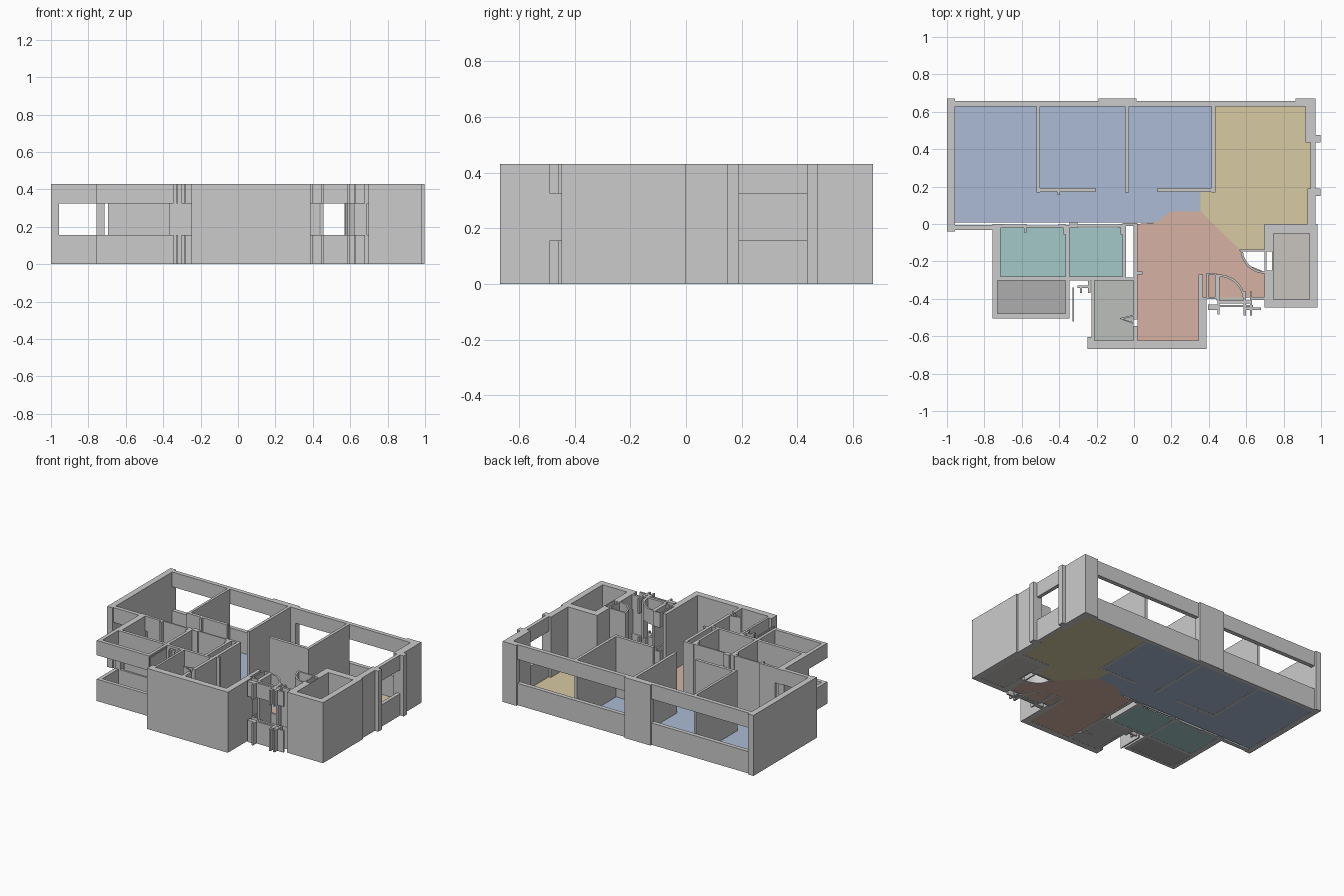
import bpy, bmesh, math

H, SILL, HEAD = 0.43, 0.155, 0.325
FULL = [(0, H)]
SPLIT = [(0, SILL), (HEAD, H)]          # wall with a window strip left open


def finish(bm, name, color=None):
    me = bpy.data.meshes.new(name)
    bm.to_mesh(me)
    bm.free()
    ob = bpy.data.objects.new(name, me)
    bpy.context.collection.objects.link(ob)
    if color:
        mat = bpy.data.materials.new(name + "_color")
        mat.diffuse_color = (*color, 1)
        me.materials.append(mat)
    return ob


def prism(bm, pts, z0, z1):
    """Extrude a plan outline from z0 to z1."""
    lo = [bm.verts.new((x, y, z0)) for x, y in pts]
    hi = [bm.verts.new((x, y, z1)) for x, y in pts]
    n = len(pts)
    faces = [bm.faces.new(lo), bm.faces.new(hi)]
    for i in range(n):
        j = (i + 1) % n
        faces.append(bm.faces.new((lo[i], lo[j], hi[j], hi[i])))
    bmesh.ops.recalc_face_normals(bm, faces=faces)


def rect(x0, x1, y0, y1):
    return [(x0, y0), (x1, y0), (x1, y1), (x0, y1)]


def walls(name, rects, spans=FULL):
    bm = bmesh.new()
    for r in rects:
        for z0, z1 in spans:
            prism(bm, rect(*r), z0, z1)
    return finish(bm, name)


def arc_wall(name, cx, cy, r, a0, a1, t, spans):
    """Thin quarter-round wall."""
    ang = [math.radians(a0 + (a1 - a0) * i / 10) for i in range(11)]
    pts = [(cx + r * math.cos(a), cy + r * math.sin(a)) for a in ang]
    pts += [(cx + (r - t) * math.cos(a), cy + (r - t) * math.sin(a)) for a in reversed(ang)]
    bm = bmesh.new()
    for z0, z1 in spans:
        prism(bm, pts, z0, z1)
    return finish(bm, name)


def floor(name, pts, color):
    bm = bmesh.new()
    f = bm.faces.new([bm.verts.new((x, y, 0.001)) for x, y in pts])
    if f.normal.z < 0:
        f.normal_flip()
    finish(bm, name, color)


# Outer shell: solid piers and walls
walls("left_outer_wall", [(-1, -.957, -.04, .672)])
walls("back_piers", [(-.19, .013, .628, .672), (.864, .971, .628, .672)])
walls("right_outer_wall", [(.917, .971, .435, .64), (.928, .971, 0, .19),
                           (.965, .998, .435, .475), (.955, .998, .15, .19)])
# Outer walls with window strips
walls("back_window_walls", [(-.957, -.19, .628, .658), (.013, .864, .628, .658)], SPLIT)
walls("right_window_wall", [(.945, .971, .19, .435)], SPLIT)
walls("front_left_window_wall", [(-.957, -.757, -.033, -.005), (-.757, -.695, -.022, 0)], SPLIT)

# Bedroom partitions
walls("bedroom_partitions", [
    (-.521, -.503, .168, .63), (-.521, -.206, .17, .192),
    (-.047, -.026, .168, .63), (.126, .436, .17, .192), (.415, .436, .168, .63),
    (-.41, -.395, .155, .17)])

# Bathrooms
walls("bathroom_walls", [
    (-.757, -.714, -.302, -.02), (-.366, -.345, -.302, -.005),
    (-.061, -.042, -.302, .005), (-.003, .019, -.302, .005), (-.061, .019, -.012, .005),
    (-.345, -.042, -.302, -.281)])
walls("bathroom_north_wall", [
    (-.695, -.575, -.022, -.004), (-.588, -.575, -.045, 0), (-.405, -.366, -.022, -.004),
    (-.378, -.366, -.055, 0), (-.345, -.302, -.022, .01), (-.085, -.061, -.02, .0),
    (-.073, -.061, -.055, 0)])
walls("bathroom_doors", [(-.575, -.405, -.018, -.008), (-.302, -.085, -.014, -.004)])
walls("bathroom_south_window_wall", [(-.714, -.366, -.302, -.281)], SPLIT)
walls("bathroom_window_panel", [(-.695, -.366, -.29, -.28)])

# Balcony parapet and top beam
walls("balcony_parapet", [(-.757, -.73, -.505, -.302), (-.757, -.345, -.505, -.479),
                          (-.366, -.345, -.505, -.302)], SPLIT)
walls("service_pipes", [(-.33, -.322, -.52, -.34), (-.302, -.238, -.343, -.33),
                        (-.29, -.278, -.37, -.33), (-.245, -.232, -.37, -.302)], SPLIT)

# Kitchen and dining block at the front
walls("front_block_walls", [
    (-.249, .388, -.668, -.623), (-.249, -.211, -.668, -.605), (-.227, -.211, -.623, -.302),
    (-.003, .019, -.51, -.302), (-.003, .019, -.623, -.545), (-.211, .019, -.302, -.285),
    (.345, .388, -.668, -.393), (.345, .37, -.393, -.27), (.019, .045, -.27, -.255)])
bm = bmesh.new()
prism(bm, [(-.08, -.505), (-.003, -.485), (-.003, -.495), (-.06, -.508),
           (-.003, -.525), (-.003, -.535)], 0, H)
finish(bm, "folding_door")

# Entry: duct, curved door swings and frames
walls("entry_duct", [(.388, .398, -.4, -.262), (.432, .442, -.4, -.262),
                     (.388, .442, -.272, -.262), (.388, .442, -.4, -.39)], SPLIT)
arc_wall("entry_door_swing", .455, -.41, .14, 0, 90, .012, SPLIT)
arc_wall("living_door_swing", .70, -.135, .13, 180, 270, .012, FULL)
walls("living_door_leaf", [(.57, .70, -.147, -.137)])
walls("entry_frames", [
    (.45, .63, -.425, -.408), (.455, .635, -.445, -.432), (.395, .45, -.46, -.43),
    (.447, .457, -.485, -.27), (.585, .6, -.49, -.36), (.62, .632, -.49, -.36),
    (.6, .68, -.46, -.447), (.635, .7, -.405, -.39)], SPLIT)
walls("entry_door_panel", [(.585, .6, -.41, -.36), (.62, .69, -.403, -.393), (.442, .457, -.41, -.27)])

# Lift shaft on the right
walls("shaft_walls", [
    (.698, .981, -.05, 0), (.698, .981, -.447, -.404), (.938, .981, -.447, 0),
    (.698, .746, -.147, 0), (.698, .746, -.447, -.249),
    (.698, .708, -.249, -.147), (.738, .746, -.249, -.147)])

# Coloured floors
floor("bedroom_floor", [(-.957, .628), (.43, .628), (.43, .18), (.356, .18), (.356, .067),
                        (.195, .067), (.12, .008), (-.957, .008)], (.41, .50, .66))
floor("living_floor", [(.43, .628), (.945, .628), (.945, 0), (.698, 0), (.698, -.136),
                       (.564, -.136), (.356, .067), (.356, .18), (.43, .18)], (.68, .59, .36))
floor("dining_floor", [(.019, 0), (.12, .008), (.195, .067), (.356, .067), (.564, -.136),
                       (.61, -.22), (.698, -.255), (.698, -.393), (.345, -.393),
                       (.345, -.623), (.019, -.623)], (.67, .45, .36))
arc_floor = [(.455, -.41)] + [(.455 + .13 * math.cos(a * math.pi / 16),
                               -.41 + .13 * math.sin(a * math.pi / 16)) for a in range(9)]
floor("entry_floor", arc_floor, (.58, .56, .52))
for name, r, c in [
    ("bathroom_floor_left", (-.714, -.366, -.281, -.02), (.36, .58, .57)),
    ("bathroom_floor_right", (-.345, -.061, -.281, -.02), (.36, .58, .57)),
    ("balcony_floor", (-.73, -.366, -.479, -.302), (.42, .42, .43)),
    ("kitchen_floor", (-.211, -.003, -.623, -.302), (.50, .52, .49)),
    ("shaft_floor", (.746, .938, -.404, -.05), (.58, .55, .51)),
]:
    floor(name, rect(*r), c)
